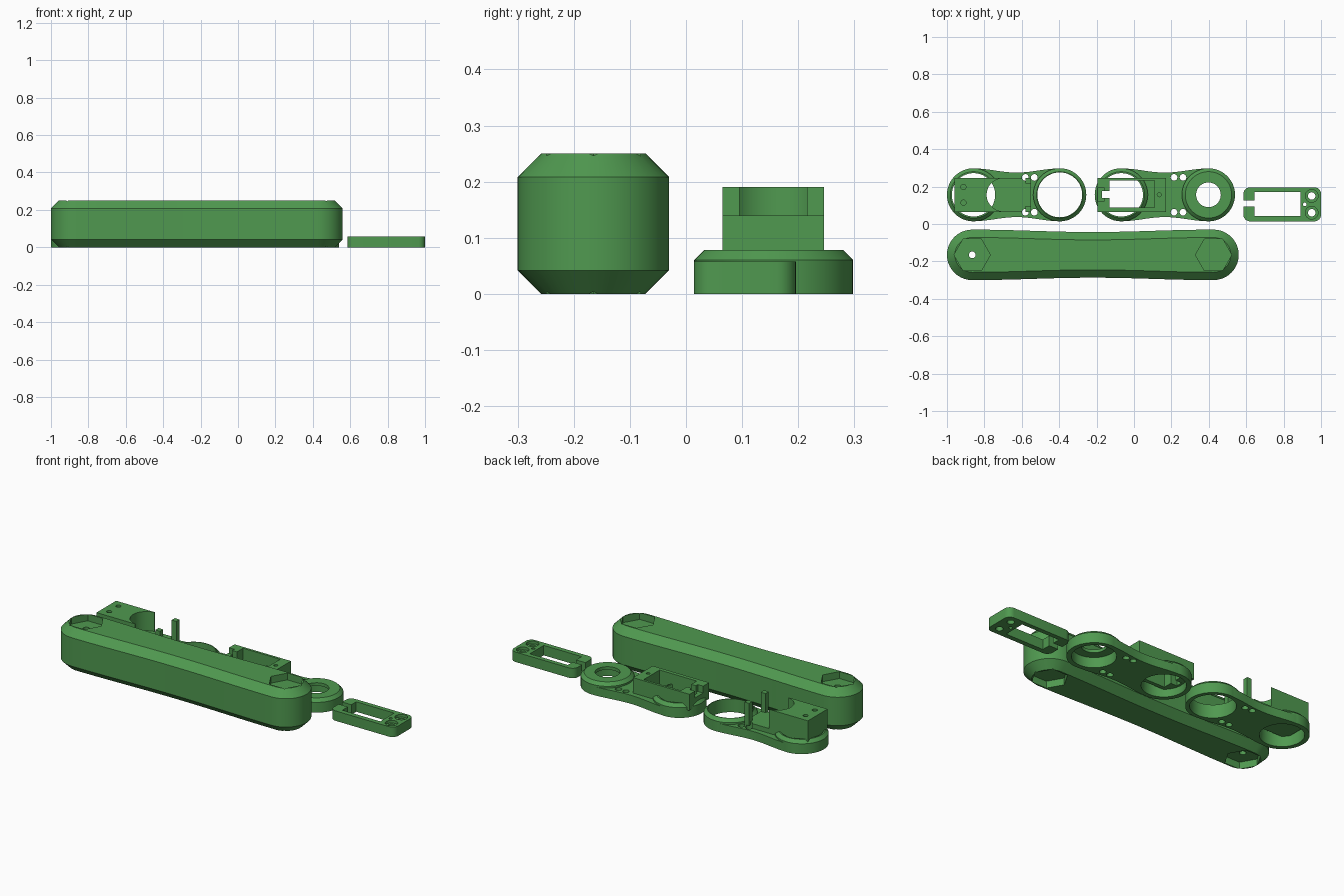
import bpy, bmesh, math

if "Cube" in bpy.data.objects:
    bpy.data.objects.remove(bpy.data.objects["Cube"])

green = bpy.data.materials.new("green plastic")
green.diffuse_color = (0.08, 0.32, 0.08, 1)
green.use_nodes = True
green.node_tree.nodes["Principled BSDF"].inputs["Base Color"].default_value = green.diffuse_color


def loft(name, rings):
    """Solid from stacked (z, outline) rings."""
    bm = bmesh.new()
    loops = [[bm.verts.new((x, y, z)) for x, y in pts] for z, pts in rings]
    n = len(loops[0])
    for a, b in zip(loops, loops[1:]):
        for i in range(n):
            j = (i + 1) % n
            bm.faces.new((a[i], a[j], b[j], b[i]))
    bm.faces.new(loops[0][::-1])
    bm.faces.new(loops[-1])
    bmesh.ops.recalc_face_normals(bm, faces=bm.faces)
    me = bpy.data.meshes.new(name)
    bm.to_mesh(me)
    bm.free()
    ob = bpy.data.objects.new(name, me)
    bpy.context.collection.objects.link(ob)
    me.materials.append(green)
    return ob


def circle(x, y, r, n=48):
    return [(x + r * math.cos(2 * math.pi * i / n), y + r * math.sin(2 * math.pi * i / n)) for i in range(n)]


def rect(x0, x1, y0, y1, r=0.0):
    if r == 0:
        return [(x0, y0), (x1, y0), (x1, y1), (x0, y1)]
    pts = []
    for cx, cy, a0 in ((x1 - r, y1 - r, 0), (x0 + r, y1 - r, 90), (x0 + r, y0 + r, 180), (x1 - r, y0 + r, 270)):
        for k in range(7):
            a = math.radians(a0 + 15 * k)
            pts.append((cx + r * math.cos(a), cy + r * math.sin(a)))
    return pts


def waisted(x0, x1, y, r, dip, n=20):
    """Capsule outline whose long sides curve inwards by dip."""
    pts = []
    for s, cx, cx2 in ((1, x1, x0), (-1, x0, x1)):
        for i in range(n + 1):
            a = -math.pi / 2 + math.pi * i / n
            pts.append((cx + s * r * math.cos(a), y + s * r * math.sin(a)))
        for i in range(1, n):
            t = i / n
            pts.append((cx + (cx2 - cx) * t, y + s * (r - dip * math.sin(math.pi * t) ** 2)))
    return pts


def prism(name, pts, z0, z1):
    return loft(name, [(z0, pts), (z1, pts)])


def cut(ob, *shapes):
    """Subtract (outline, z0, z1) prisms, then shade with sharp edges."""
    bpy.context.view_layer.objects.active = ob
    for pts, z0, z1 in shapes:
        tool = prism("cutter", pts, z0, z1)
        m = ob.modifiers.new("cut", 'BOOLEAN')
        m.operation, m.solver, m.object = 'DIFFERENCE', 'EXACT', tool
        bpy.ops.object.modifier_apply(modifier=m.name)
        bpy.data.objects.remove(tool)
    bpy.ops.object.select_all(action='DESELECT')
    ob.select_set(True)
    bpy.ops.object.shade_smooth_by_angle(angle=math.radians(25))
    return ob


# Long chamfered arm with hexagonal pockets at both ends, above and below
AY, AL, AR = -0.165, -0.865, 0.425
arm = loft("arm", [(z, waisted(AL, AR, AY, r, 0.013))
                   for z, r in ((0, 0.093), (0.042, 0.135), (0.208, 0.135), (0.25, 0.093))])
pockets = [(circle(x, AY, 0.097, 6), z0, z1) for x in (AL, AR) for z0, z1 in ((-0.1, 0.04), (0.21, 0.3))]
cut(arm, *pockets, (circle(AL, AY, 0.018, 16), -0.1, 0.3))

# Two links: plate with screw holes plus a ring at each end
LY, R = 0.156, 0.142


def link(name, xa, xb, hole_b):
    plate = prism(name + "_plate", waisted(xa, xb, LY, R - 0.001, 0.022), 0, 0.05)
    screws = [(circle(xb + dx, LY + dy, 0.018, 16), -0.1, 0.2)
              for dx in (-0.184, -0.136) for dy in (-0.093, 0.093)]
    cut(plate, *[(circle(x, LY, 0.125), -0.1, 0.2) for x in (xa, xb)], *screws)
    for x, hole, end in ((xa, 0.116, "left"), (xb, hole_b, "right")):
        ring = loft(name + "_ring_" + end, [(z, circle(x, LY, r)) for z, r in
                                            ((0, R), (0.06, R), (0.078, R - 0.018))])
        cut(ring, (circle(x, LY, hole), -0.1, 0.2), (circle(x, LY, 0.116), -0.1, 0.06))


link("rear_link", -0.858, -0.397, 0.12)
link("middle_link", -0.068, 0.398, 0.066)

# Servo bracket on the rear link: scooped block, low pad and two posts
Y0, Y1 = 0.065, 0.246
block = prism("bracket_block", rect(-0.96, -0.71, Y0, Y1), 0.06, 0.19)
cut(block, (circle(-0.70, LY, 0.088), 0, 0.3),
    *[(circle(-0.912, LY + d, 0.014, 16), 0.1, 0.3) for d in (-0.042, 0.042)])
pad = prism("bracket_pad", rect(-0.76, -0.55, Y0, Y1), 0.045, 0.078)
cut(pad, (circle(-0.858, LY, 0.116), 0, 0.3),
    *[(circle(-0.581, LY + d, 0.018, 16), 0, 0.2) for d in (-0.093, 0.093)])
for side, y in (("front", Y0), ("back", Y1 - 0.03)):
    prism("bracket_post_" + side, rect(-0.58, -0.55, y, y + 0.03), 0.06, 0.19)

# Servo frame on the middle link
frame = prism("servo_frame", rect(-0.195, 0.17, Y0, Y1), 0.045, 0.14)
cut(frame, (rect(-0.13, 0.11, 0.087, 0.232), 0, 0.3),
    (rect(-0.17, -0.12, 0.138, 0.176), 0, 0.3),
    (rect(-0.3, -0.16, 0.12, 0.195), 0.1, 0.3),
    (circle(0.135, LY, 0.011, 12), 0.08, 0.3))

# Loose servo tab with window, slot and screw holes
TY = 0.105
tab = prism("servo_tab", rect(0.585, 1.0, 0.014, 0.196, 0.035), 0, 0.058)
cut(tab, (rect(0.645, 0.89, 0.042, 0.17), -0.1, 0.2),
    (rect(0.5, 0.66, TY - 0.012, TY + 0.02), -0.1, 0.2),
    (circle(0.913, TY, 0.01, 12), -0.1, 0.2),
    *[(circle(0.95, TY + d, 0.02, 20), -0.1, 0.2) for d in (-0.045, 0.045)],
    *[(circle(0.95, TY + d, 0.034, 24), 0.042, 0.2) for d in (-0.045, 0.045)])
